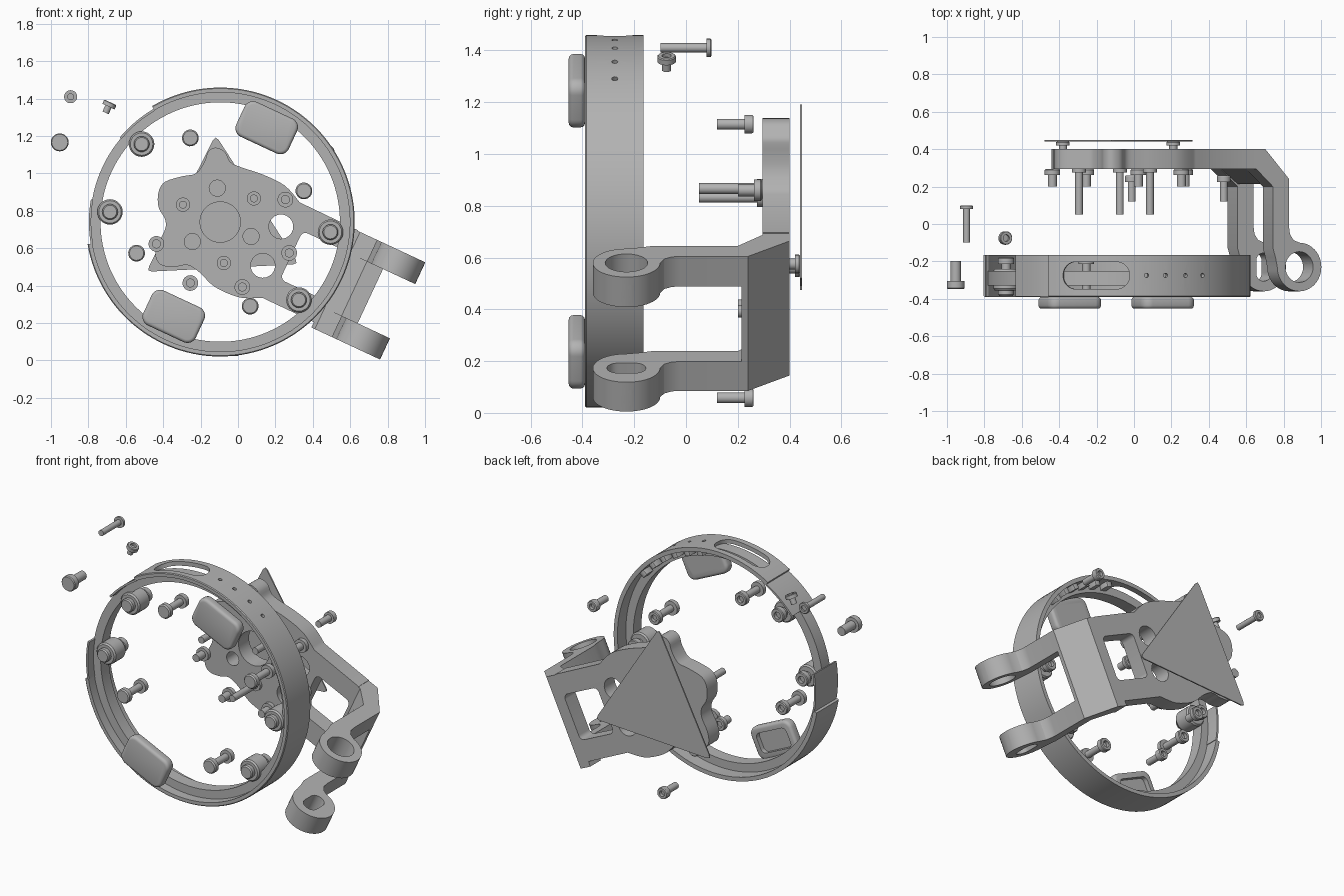
import bpy, bmesh, math
from math import sin, cos, pi, radians
from mathutils import Matrix, Vector

cube = bpy.data.objects.get("Cube")
if cube:
    bpy.data.objects.remove(cube, do_unlink=True)

steel = bpy.data.materials.new("machined grey")
steel.use_nodes = True
steel.diffuse_color = (0.45, 0.45, 0.45, 1)
steel.node_tree.nodes["Principled BSDF"].inputs["Base Color"].default_value = (0.45, 0.45, 0.45, 1)

# Frames: U runs along the bracket arm, V across it, F towards the front
T = radians(25)
U, V = Vector((cos(T), 0, -sin(T))), Vector((sin(T), 0, cos(T)))
F, B = Vector((0, -1, 0)), Vector((0, 1, 0))
O = Vector((-0.095, 0, 0.74))


def frame(x, y, z, o=O):
    m = Matrix((x, y, z)).transposed().to_4x4()
    m.translation = o
    return m


FACE = frame(U, V, F)
SIDE = frame(U, B, V)
END = frame(B, V, U)
WORLD = frame(Vector((1, 0, 0)), Vector((0, 0, 1)), F, Vector((0, 0, 0)))


def radial(deg):
    t = radians(deg)
    return frame(V * cos(t) - U * sin(t), F, U * cos(t) + V * sin(t))


def finish(ob):
    dg = bpy.context.evaluated_depsgraph_get()
    me = bpy.data.meshes.new_from_object(ob.evaluated_get(dg))
    ob.modifiers.clear()
    ob.data = me
    me.shade_smooth()
    me.set_sharp_from_angle(angle=radians(32))
    return ob


def make(name, bm, m):
    bm.transform(m)
    bmesh.ops.recalc_face_normals(bm, faces=bm.faces)
    me = bpy.data.meshes.new(name)
    bm.to_mesh(me)
    bm.free()
    me.materials.append(steel)
    ob = bpy.data.objects.new(name, me)
    bpy.context.collection.objects.link(ob)
    return ob


def prism(name, pts, z0, z1, m=FACE, bevel=0):
    bm = bmesh.new()
    f = bm.faces.new([bm.verts.new((x, y, z0)) for x, y in pts])
    ext = bmesh.ops.extrude_face_region(bm, geom=[f])["geom"]
    bmesh.ops.translate(bm, verts=[v for v in ext if isinstance(v, bmesh.types.BMVert)], vec=(0, 0, z1 - z0))
    ob = make(name, bm, m)
    if bevel:
        mod = ob.modifiers.new("bevel", "BEVEL")
        mod.width, mod.segments, mod.limit_method, mod.angle_limit = bevel, 3, "ANGLE", radians(50)
    return finish(ob)


def sheet(name, outlines, z0, z1, m):
    """Filled flat curve with holes, thickened and turned into a mesh."""
    cu = bpy.data.curves.new(name, "CURVE")
    cu.dimensions, cu.fill_mode, cu.extrude = "2D", "BOTH", (z1 - z0) / 2
    for pts in outlines:
        sp = cu.splines.new("POLY")
        sp.points.add(len(pts) - 1)
        for p, (x, y) in zip(sp.points, pts):
            p.co = (x, y, 0, 1)
        sp.use_cyclic_u = True
    tmp = bpy.data.objects.new(name, cu)
    bpy.context.collection.objects.link(tmp)
    dg = bpy.context.evaluated_depsgraph_get()
    bm = bmesh.new()
    bm.from_mesh(bpy.data.meshes.new_from_object(tmp.evaluated_get(dg)))
    bpy.data.objects.remove(tmp, do_unlink=True)
    bmesh.ops.remove_doubles(bm, verts=bm.verts, dist=1e-5)
    return finish(make(name, bm, m @ Matrix.Translation((0, 0, (z0 + z1) / 2))))


def lathe(name, profile, m=FACE, a0=0, a1=360, steps=28, closed=False):
    """Spin (radius, height) points about the frame's third axis."""
    bm = bmesh.new()
    vs = [bm.verts.new((r * cos(radians(a0)), r * sin(radians(a0)), h)) for r, h in profile]
    es = [bm.edges.new(p) for p in zip(vs, vs[1:] + (vs[:1] if closed else []))]
    bmesh.ops.spin(bm, geom=vs + es, axis=(0, 0, 1), cent=(0, 0, 0), angle=radians(a1 - a0), steps=steps)
    bmesh.ops.remove_doubles(bm, verts=bm.verts, dist=1e-4)
    if closed and a1 - a0 < 360:
        bmesh.ops.holes_fill(bm, edges=[e for e in bm.edges if e.is_boundary], sides=0)
    return finish(make(name, bm, m))


def cut(ob, cutters):
    for c in cutters:
        c.hide_render = True
        mod = ob.modifiers.new("cut", "BOOLEAN")
        mod.operation, mod.solver, mod.object = "DIFFERENCE", "EXACT", c
        finish(ob)
        bpy.data.objects.remove(c, do_unlink=True)
    return ob


def rounded(cx, cy, w, h, r, n=8):
    pts = []
    for k, (sx, sy) in enumerate([(1, 1), (-1, 1), (-1, -1), (1, -1)]):
        for i in range(n + 1):
            a = (k + i / n) * pi / 2
            pts.append((cx + sx * (w / 2 - r) + r * cos(a), cy + sy * (h / 2 - r) + r * sin(a)))
    return pts


def circle(x, y, r, n=32):
    return [(x + r * cos(2 * pi * i / n), y + r * sin(2 * pi * i / n)) for i in range(n)]


def bolt(name, x, y, z, d, hr, hh, sr, length, m=FACE, foot=0, socket=.5):
    """Screw: head starts at z, the shank runs in direction d, foot adds a button end."""
    prof = [(0, hh * .6), (hr * socket, hh * .6), (hr * socket, 0)] if socket else [(0, 0)]
    prof += [(hr * .9, 0), (hr, hh * .15), (hr, hh), (sr, hh)]
    if foot:
        prof += [(sr, length - hh), (foot, length - hh), (foot, length - .008), (foot * .85, length)]
    else:
        prof += [(sr, length)]
    prof += [(0, length)]
    return lathe(name, [(r, d * h) for r, h in prof], m @ Matrix.Translation((x, y, z)), steps=20)


# Open ring band with a gap opposite the arm
GAP = 145.5
band = lathe("ring_band", [(.693, .165), (.719, .165), (.719, .385), (.714, .39), (.693, .39)],
             a0=-GAP, a1=GAP, steps=110, closed=True)
cutters = [prism("slot_cutter", rounded(0, .275, .36, .145, .07), .6, .85, radial(123.8))]
for a in (75, 84, 93.5, 102):
    cutters.append(prism("pin_cutter", circle(0, .275, .012, 12), .6, .85, radial(a)))
cut(band, cutters)
lathe("ring_flange", [(.64, .25), (.695, .25), (.695, .33), (.64, .33)], steps=120, closed=True)
for s in (-1, 1):
    a = sorted((s * GAP, s * 165))
    lathe("ring_end_strip", [(.69, .165), (.702, .165), (.702, .388), (.69, .388)],
          a0=a[0], a1=a[1], steps=10, closed=True)
for i in range(6):
    prism("ring_tooth", rounded(0, .22, .04, .07, .008, 2), .66, .695, radial(64 + 8 * i))

# Pads in front of the ring
for s in (-1, 1):
    pad = prism("pad", rounded(s * .012, s * .562, .31, .205, .05), .39, .453, bevel=.018)
    cut(pad, [prism("pad_cutter", rounded(s * .012, s * .562, .23, .125, .03), .37, .42)])

# Ring bosses with through bolts, and floating spindle bolts
for su in (-1, 1):
    for sv in (-1, 1):
        u, v = su * .557, sv * .2
        lathe("ring_boss", [(.03, .24), (.06, .24), (.068, .25), (.068, .345), (.06, .355), (.03, .355)],
              FACE @ Matrix.Translation((u, v, 0)), closed=True)
        bolt("boss_bolt", u, v, .18, 1, .044, .035, .025, .205, foot=.042)
        bolt("spindle_bolt", su * .335, sv * .34, .18, 1, .042, .035, .022, .205, foot=.045)


def smooth(pts, n=4):
    """Catmull-Rom through the points, open ends."""
    p = [Vector(q) for q in [pts[0]] + pts + [pts[-1]]]
    out = []
    for a, b, c, d in zip(p, p[1:], p[2:], p[3:]):
        for i in range(n):
            t = i / n
            out.append((.5 * (2 * b + (c - a) * t + (2 * a - 5 * b + 4 * c - d) * t * t
                              + (3 * b - a - 3 * c + d) * t ** 3))[:])
    return out + [tuple(pts[-1])]


# Lobed plate with window and round holes
outline = smooth([(.13, .335), (.02, .335), (-.07, .365), (-.14, .405), (-.205, .47), (-.27, .51), (-.34, .5),
                  (-.41, .51), (-.44, .555), (-.43, .62), (-.39, .7), (-.39, .755), (-.425, .82), (-.425, .9),
                  (-.39, .955), (-.295, .985), (-.225, 1), (-.18, 1.06), (-.16, 1.115), (-.12, 1.138),
                  (-.07, 1.115), (-.04, 1.06), (.025, 1.03), (.13, .995), (.25, .935), (.33, .845)])
outline += [(.641, .696), (.411, .202)]
to_face = FACE.inverted() @ WORLD
outline = [(to_face @ Vector((x, z, 0))).to_2d()[:] for x, z in outline]
holes = [rounded(.55, 0, .26, .285, .03)] + [circle(.305, s * .115, .065) for s in (-1, 1)]
holes += [circle(.182 * cos(a), .182 * sin(a), .043) for a in (0, 2 * pi / 3, 4 * pi / 3)]
holes += [circle(0, 0, .108, 48)]
sheet("lobed_plate", [outline] + holes, -.4, -.295, FACE)

# Sloped cross wall joining the two arms
prism("cross_wall", [(.68, .4), (.755, .4), (.895, .24), (.895, .215), (.8, .215), (.7, .295), (.68, .295)],
      -.2, .2, SIDE)

# Bent arms ending in lugs
lug = [(.955 + .13 * cos(radians(a)), -.23 + .13 * sin(radians(a))) for a in range(90, -181, -9)]
arm = [(.68, .4), (.755, .4), (.895, .24), (.895, -.02), (.9, -.055), (.92, -.085)] + lug
arm += [(.815, -.18), (.8, -.13), (.8, .2), (.7, .295), (.68, .295)]
for name, v0, v1, bore in (("upper_arm", .14, .268, circle(.955, -.23, .082)),
                           ("lower_arm", -.305, -.18, rounded(.955, -.23, .09, .15, .043))):
    ob = prism(name, arm, v0, v1, SIDE)
    cut(ob, [prism("bore_cutter", bore, v0 - .1, v1 + .1, SIDE),
             prism("pin_cutter", circle(-.23, (v0 + v1) / 2, .03, 20), .98, 1.2, END)])

# Thin triangular back plate on studs
tri = []
corners = [Vector(c) for c in ((-.12, 1.205), (-.49, .474), (.325, .515))]
for i, p in enumerate(corners):
    q, r = [(corners[(i + k) % 3] - p).normalized() for k in (1, 2)]
    tri += [tuple(p + r * .03), tuple(p + (q + r) * .008), tuple(p + q * .03)]
prism("triangle_plate", tri, -.448, -.44, WORLD)
for x, z in ((-.38, .56), (.21, .575)):
    bolt("plate_stud", x, z, -.44, 1, .036, .02, .022, .06, WORLD)

# Long and short screws in front of the plate
for a in (60, 180, 300):
    bolt("long_screw", .22 * cos(radians(a)), .22 * sin(radians(a)), -.3, 1, .038, .025, .021, .25)
for u, v in ((-.26, -.25), (-.007, -.363), (.254, -.265), (.265, .256), (.404, .006)):
    bolt("short_screw", u, v, -.293, 1, .042, .03, .024, .093)
for s in (-1, 1):
    bolt("outer_screw", .363, s * .583, -.26, 1, .036, .035, .021, .14)

# Loose fasteners at the upper left
bolt("loose_long_screw", -.895, 1.41, -.098, 1, .035, .018, .018, .196, WORLD)
bolt("loose_thick_screw", -.953, 1.166, .348, -1, .048, .042, .028, .15, WORLD, socket=0)
bolt("loose_flange_screw", 0, 0, 0, 1, .036, .025, .018, .062, frame(U, F, -V, Vector((-.682, -.075, 1.38))))
